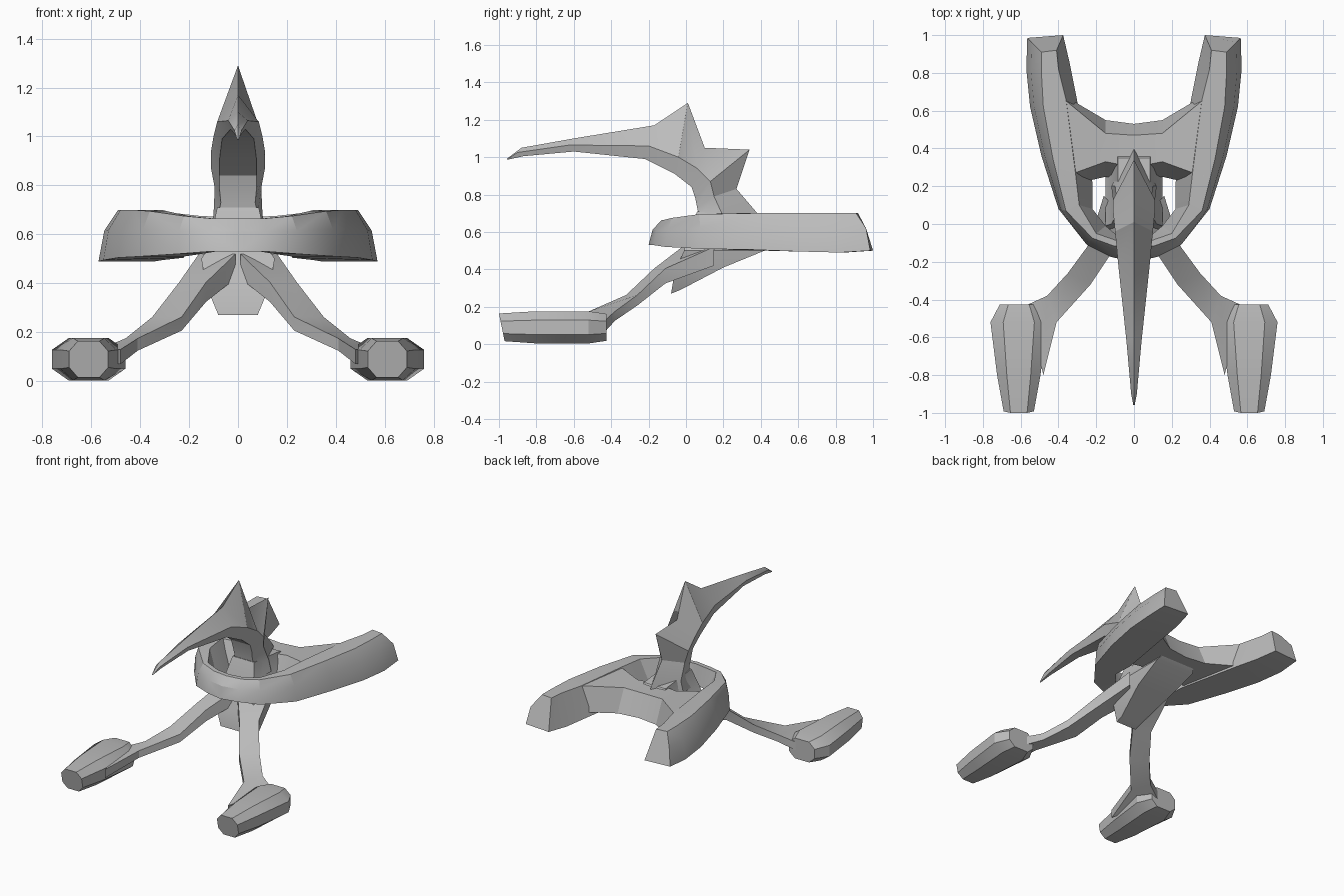
import bpy
import bmesh
from mathutils import Vector

old_cube = bpy.data.objects.get("Cube")
if old_cube:
    bpy.data.objects.remove(old_cube, do_unlink=True)

GREY = (0.5, 0.5, 0.5, 1.0)
grey_paint = bpy.data.materials.new("grey_paint")
grey_paint.use_nodes = True
grey_paint.diffuse_color = GREY
grey_paint.node_tree.nodes["Principled BSDF"].inputs["Base Color"].default_value = GREY


def loft(name, sections, mirrored=False, cap_start=True, angle=0.45):
    """Skin a row of equal-sized closed sections, optionally mirrored across x."""
    bm = bmesh.new()
    rings = [[bm.verts.new(point) for point in section] for section in sections]
    for ring, following in zip(rings, rings[1:]):
        for i in range(len(ring)):
            j = (i + 1) % len(ring)
            bm.faces.new((ring[i], ring[j], following[j], following[i]))
    if cap_start:
        bm.faces.new(rings[0])
    bm.faces.new(rings[-1])
    bmesh.ops.recalc_face_normals(bm, faces=bm.faces[:])
    if not cap_start:
        # open shells: make sure the far cap points away from the body
        cap = max(bm.faces, key=lambda f: f.calc_center_median().y)
        if cap.normal.y < 0:
            bmesh.ops.reverse_faces(bm, faces=bm.faces[:])
    mesh = bpy.data.meshes.new(name)
    bm.to_mesh(mesh)
    bm.free()
    mesh.materials.append(grey_paint)
    part = bpy.data.objects.new(name, mesh)
    bpy.context.collection.objects.link(part)
    if mirrored:
        mirror = part.modifiers.new("mirror", "MIRROR")
        mirror.use_clip = True
    bpy.ops.object.select_all(action="DESELECT")
    part.select_set(True)
    bpy.context.view_layer.objects.active = part
    bpy.ops.object.shade_smooth_by_angle(angle=angle)
    return part


def both_sides(half):
    """Close a half section by reflecting its off-centre points."""
    reflected = [(-x, y, z) for x, y, z in reversed(half) if x > 0]
    return list(half) + reflected


# Horseshoe hull: outer edge, top outer edge, top inner edge, bottom inner edge
hull_plan = [
    ((0, -.2), (0, -.13), (0, -.1), (0, -.08)),
    ((.12, -.175), (.11, -.115), (.1, -.085), (.09, -.06)),
    ((.25, -.11), (.22, -.075), (.2, -.05), (.15, -.01)),
    ((.4, .08), (.36, .07), (.29, .1), (.22, .08)),
    ((.49, .36), (.43, .35), (.31, .27), (.22, .22)),
    ((.55, .62), (.48, .62), (.36, .66), (.31, .7)),
    ((.57, .82), (.49, .8), (.4, .82), (.34, .85)),
    ((.565, .985), (.49, .91), (.41, .92), (.375, 1)),
]
hull_bottom = [.53, .53, .52, .51, .505, .495, .49, .5]
hull_top = [.665, .665, .675, .695, .7, .7, .7, .7]
hull_sections = []
for (outer, top_out, top_in, low_in), low, high in zip(hull_plan, hull_bottom, hull_top):
    middle = Vector(outer).lerp(Vector(top_out), 0.3)
    hull_sections.append([
        (*outer, low),
        (*middle, low + (high - low) * 0.6),
        (*top_out, high),
        (*top_in, high),
        (*low_in, low),
    ])
loft("horseshoe_hull", hull_sections, mirrored=True, cap_start=False)

# Bridge between the two arms: x, top z, then y of the four section corners
bridge_sections = []
for x, high, top_front, top_back, low_back, low_front in [
    (0, .67, .3, .47, .53, .24),
    (.15, .675, .33, .48, .55, .25),
    (.37, .699, .25, .66, .68, .2),
]:
    bridge_sections.append([
        (x, top_front, high), (x, top_back, high),
        (x, low_back, .52), (x, low_front, .52),
    ])
loft("rear_bridge", bridge_sections, mirrored=True, cap_start=False)

# Curved neck and beak with two spikes: ridge, widest edge, underside edge
neck_plan = [
    ((-.96, .99), (.004, -.957, .988), (.002, -.955, .986)),
    ((-.88, 1.05), (.015, -.9, 1.025), (.01, -.87, 1.005)),
    ((-.6, 1.1), (.04, -.62, 1.065), (.03, -.6, 1.03)),
    ((-.17, 1.17), (.085, -.2, 1.06), (.065, -.22, .99)),
    ((.01, 1.29), (.1, -.04, 1), (.075, -.06, .91)),
    ((.1, 1.05), (.11, .06, .94), (.075, .03, .84)),
    ((.34, 1.04), (.11, .13, .87), (.075, .05, .78)),
    ((.27, .83), (.095, .15, .79), (.07, .06, .73)),
    ((.39, .69), (.1, .2, .68), (.08, .07, .68)),
    ((.43, .58), (.12, .2, .6), (.1, .04, .6)),
]
loft("neck_and_beak", [both_sides([(0, *ridge), side, under])
                       for ridge, side, under in neck_plan])

# Central body and keel: half width, front edge, back edge
body_sections = []
for half, front, back in [
    (.085, (.06, .71), (.35, .68)),
    (.12, (0, .55), (.47, .54)),
    (.15, (-.01, .5), (.42, .5)),
    (.13, (-.06, .39), (.2, .41)),
    (.08, (-.08, .27), (-.03, .29)),
]:
    body_sections.append([
        (half, *front), (half, *back), (-half, *back), (-half, *front),
    ])
loft("body_and_keel", body_sections)

# Struts sweeping down to the pods: front edge, back edge, height, half thickness
strut_sections = []
for front, back, height, thick in [
    ((.01, -.02), (.16, .15), .47, .05),
    ((.13, -.17), (.24, -.11), .365, .04),
    ((.23, -.32), (.35, -.26), .235, .028),
    ((.41, -.52), (.46, -.38), .15, .025),
    ((.48, -.8), (.57, -.43), .1, .03),
]:
    strut_sections.append([
        (*front, height - thick), (*back, height - thick),
        (*back, height + thick), (*front, height + thick),
    ])
loft("strut", strut_sections, mirrored=True)

# Eight-sided tapered pods: y, half width, half height
octagon = [(.55, 1), (1, .45), (1, -.45), (.55, -1),
           (-.55, -1), (-1, -.45), (-1, .45), (-.55, 1)]
pod_sections = []
for y, half, tall in [
    (-.985, .08, .074),
    (-.8, .115, .086),
    (-.52, .15, .086),
    (-.425, .1, .072),
]:
    pod_sections.append([
        (.61 + u * half, y - v * .015, .09 + v * tall) if y < -.9
        else (.61 + u * half, y, .09 + v * tall)
        for u, v in octagon
    ])
loft("pod", pod_sections, mirrored=True)
